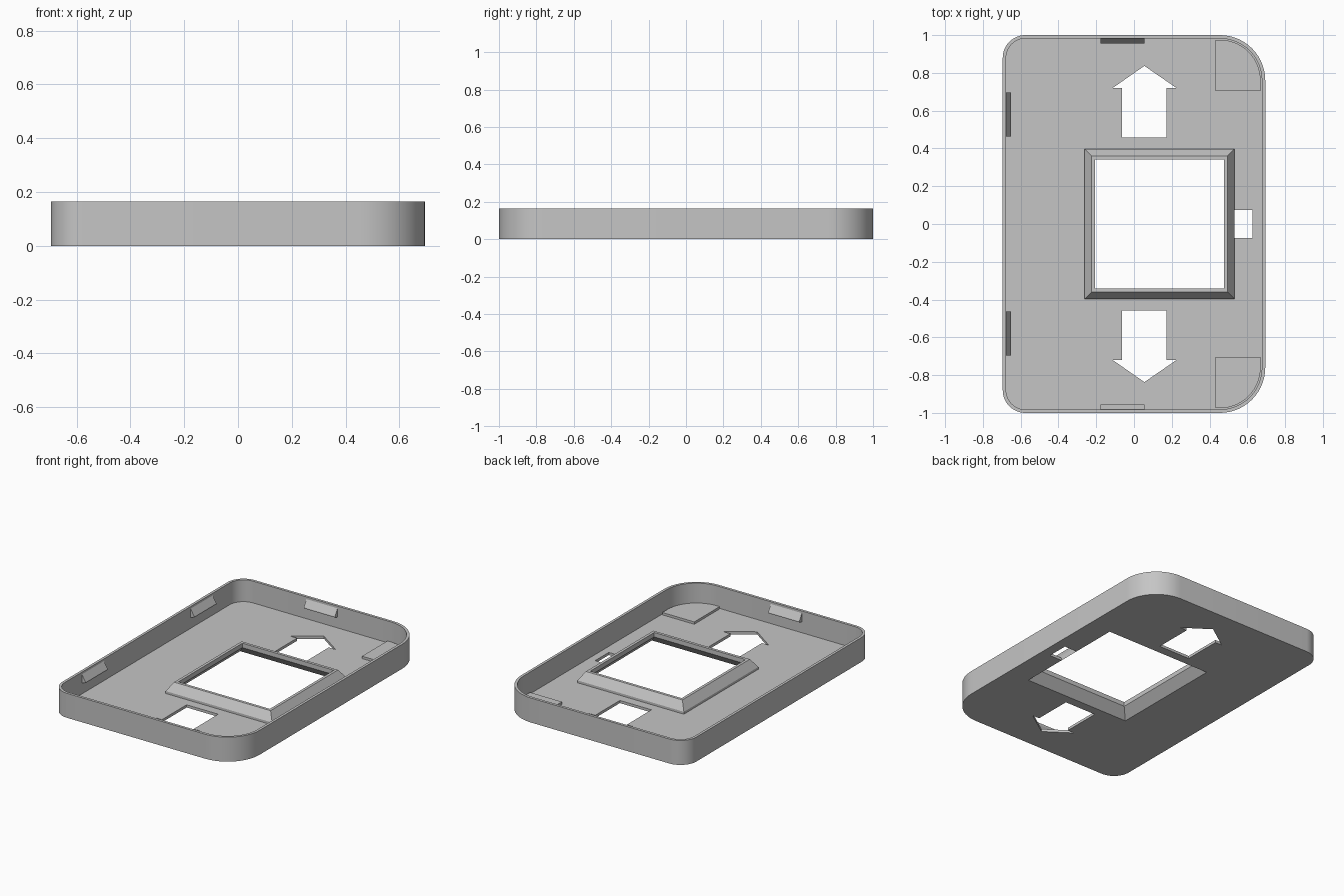
import bpy, bmesh, math

if "Cube" in bpy.data.objects:
    bpy.data.objects.remove(bpy.data.objects["Cube"])

HX, HY, H = 0.695, 1.0, 0.165      # half width, half length, height
WALL, FLOOR = 0.018, 0.018
R_LEFT, R_RIGHT = 0.12, 0.24       # corner radii

grey = bpy.data.materials.new("grey plastic")
grey.diffuse_color = (0.56, 0.56, 0.56, 1)
grey.use_nodes = True
grey.node_tree.nodes["Principled BSDF"].inputs["Base Color"].default_value = grey.diffuse_color


def finish(name, bm):
    bmesh.ops.recalc_face_normals(bm, faces=bm.faces)
    me = bpy.data.meshes.new(name)
    bm.to_mesh(me)
    bm.free()
    me.materials.append(grey)
    ob = bpy.data.objects.new(name, me)
    bpy.context.collection.objects.link(ob)
    bpy.ops.object.select_all(action='DESELECT')
    ob.select_set(True)
    bpy.context.view_layer.objects.active = ob
    bpy.ops.object.shade_smooth_by_angle(angle=math.radians(30))
    return ob


def slab(name, loops, z0, z1):
    """Flat plate from an outline and its holes."""
    bm = bmesh.new()
    edges = []
    for loop in loops:
        vs = [bm.verts.new((x, y, z0)) for x, y in loop]
        edges += [bm.edges.new((vs[i - 1], vs[i])) for i in range(len(vs))]
    bmesh.ops.triangle_fill(bm, edges=edges, use_beauty=True, normal=(0, 0, 1))
    ext = bmesh.ops.extrude_face_region(bm, geom=bm.faces[:], use_keep_orig=True)
    for v in ext["geom"]:
        if isinstance(v, bmesh.types.BMVert):
            v.co.z = z1
    return finish(name, bm)


def arc(cx, cy, r, start, n=14):
    return [(cx + r * math.cos(math.radians(start + 90 * i / n)),
             cy + r * math.sin(math.radians(start + 90 * i / n))) for i in range(n + 1)]


def outline(inset):
    xl, xr, y = -HX + R_LEFT, HX - R_RIGHT, HY
    rl, rr = R_LEFT - inset, R_RIGHT - inset
    return (arc(xr, y - R_RIGHT, rr, 0) + arc(xl, y - R_LEFT, rl, 90)
            + arc(xl, -y + R_LEFT, rl, 180) + arc(xr, -y + R_RIGHT, rr, 270))


# Rim wall
slab("rim_wall", [outline(0), outline(WALL)], 0, H)

# Floor with two arrow cut-outs, and a window opening with a side notch
WX0, WX1, WY = -0.262, 0.532, 0.397
window = [(WX0, -WY), (WX1, -WY), (WX1, -0.073), (0.627, -0.073),
          (0.627, 0.073), (WX1, 0.073), (WX1, WY), (WX0, WY)]
arrow = [(-0.063, 0.458), (0.173, 0.458), (0.173, 0.72), (0.225, 0.72),
         (0.055, 0.837), (-0.113, 0.72), (-0.063, 0.72)]
slab("floor", [outline(WALL), window, arrow, [(x, -y) for x, y in arrow]], 0, FLOOR)

# Raised window frame: section (distance inward, height) swept round a rectangle
section = [(0, 0), (0, 0.034), (0.037, 0.09), (0.056, 0.09), (0.056, 0.06)]
bm = bmesh.new()
rings = []
for d, z in section:
    rings.append([bm.verts.new((x, y, z)) for x, y in (
        (WX0 + d, -WY + d), (WX1 - d, -WY + d), (WX1 - d, WY - d), (WX0 + d, WY - d))])
for k in range(len(rings)):
    a, b = rings[k - 1], rings[k]
    for i in range(4):
        bm.faces.new((a[i - 1], a[i], b[i], b[i - 1]))
finish("window_frame", bm)

# Low pads in the two wide corners
pad = [(0.432, 0.705), (0.67, 0.705)] + arc(0.455, 0.76, 0.215, 0) + [(0.432, 0.975)]
for side, s in (("back", 1), ("front", -1)):
    slab(side + "_corner_pad", [[(x, s * y) for x, y in pad]], FLOOR - 0.004, FLOOR + 0.016)


# Wedge-shaped snap clips on the inside of the rim
def clip(name, place, a, b):
    prof = [(0, 0.152), (0.028, 0.105), (0.028, 0.098), (0, 0.09)]
    bm = bmesh.new()
    ends = [[bm.verts.new(place(t, d, z)) for d, z in prof] for t in (a, b)]
    for e in ends:
        bm.faces.new(e)
    for i in range(4):
        bm.faces.new((ends[0][i - 1], ends[0][i], ends[1][i], ends[1][i - 1]))
    finish(name, bm)


IX, IY = HX - WALL + 0.001, HY - WALL + 0.001
for side, s in (("back", 1), ("front", -1)):
    clip(side + "_clip", lambda t, d, z: (t, s * (IY - d), z), -0.177, 0.055)
    clip(side + "_left_clip", lambda t, d, z: (-IX + d, s * t, z), 0.462, 0.697)
